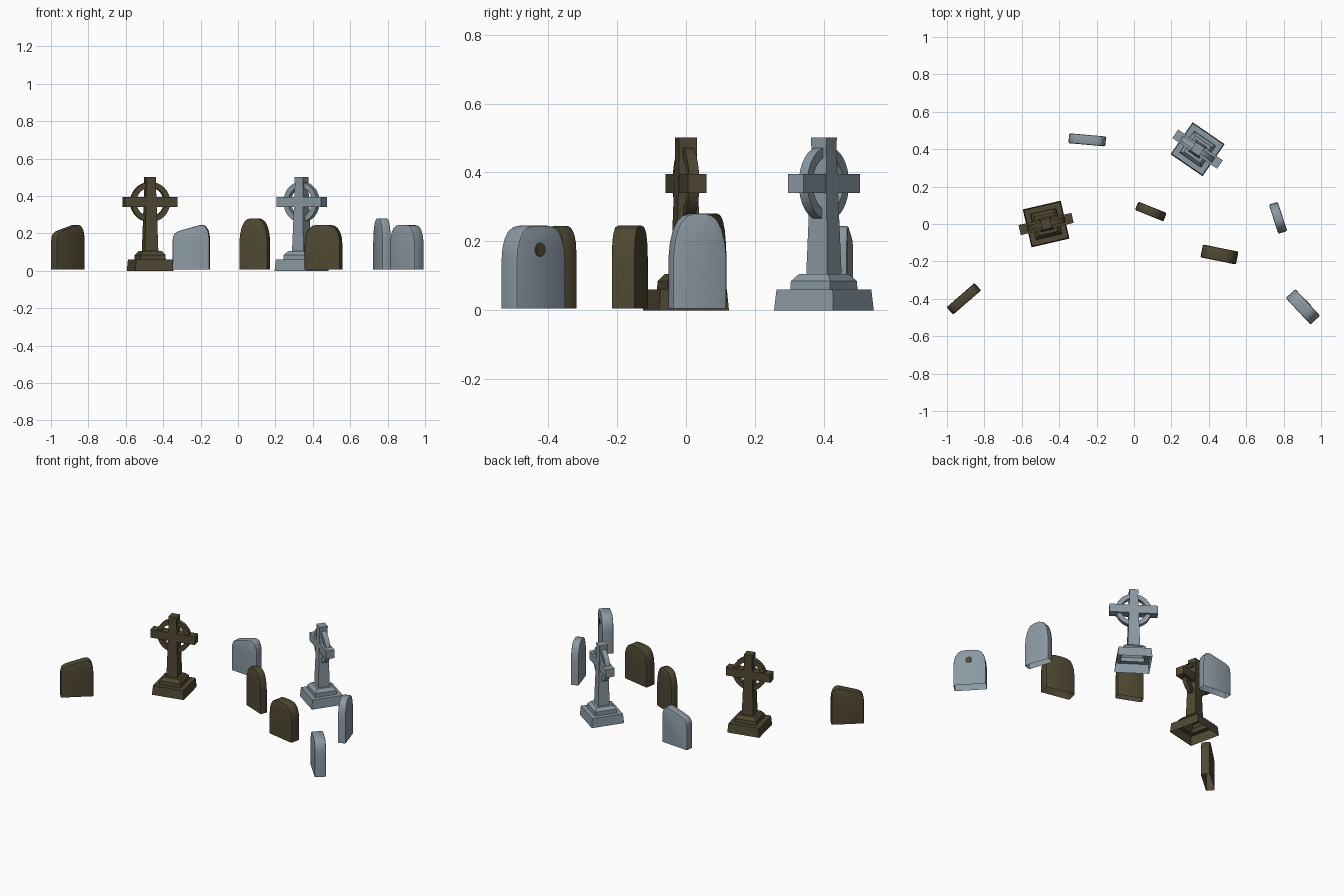
import bpy, bmesh, math
from mathutils import Matrix

cube = bpy.data.objects.get("Cube")
if cube:
    bpy.data.objects.remove(cube, do_unlink=True)


def material(name, rgb):
    mat = bpy.data.materials.new(name)
    mat.use_nodes = True
    mat.diffuse_color = (*rgb, 1)
    mat.node_tree.nodes["Principled BSDF"].inputs["Base Color"].default_value = (*rgb, 1)
    return mat


GREY = material("grey_stone", (0.26, 0.32, 0.365))
BROWN = material("mossy_brown_stone", (0.078, 0.064, 0.033))


def finish(bm, name, mat, place, smooth=None):
    """Turn a bmesh into a placed, coloured object."""
    x, y, z, angle = place
    mesh = bpy.data.meshes.new(name)
    bm.to_mesh(mesh)
    bm.free()
    mesh.materials.append(mat)
    obj = bpy.data.objects.new(name, mesh)
    bpy.context.collection.objects.link(obj)
    obj.location = (x, y, z)
    obj.rotation_euler.z = math.radians(angle)
    if smooth:
        bpy.ops.object.select_all(action="DESELECT")
        obj.select_set(True)
        bpy.context.view_layer.objects.active = obj
        bpy.ops.object.shade_smooth_by_angle(angle=math.radians(smooth))
    return obj


def tapered_stack(levels):
    """Square sections (half width, height) joined upwards, open below."""
    bm = bmesh.new()
    loops = [[bm.verts.new((sx * h, sy * h, z))
              for sx, sy in ((-1, -1), (1, -1), (1, 1), (-1, 1))] for h, z in levels]
    for low, high in zip(loops, loops[1:]):
        for i in range(4):
            j = (i + 1) % 4
            bm.faces.new((low[i], low[j], high[j], high[i]))
    bm.faces.new(loops[-1])
    return bm


def ring(inner, outer, depth, z, sides=32):
    """Upright ring with a rectangular section, facing the front."""
    bm = bmesh.new()
    d = depth / 2
    section = [bm.verts.new(p) for p in
               ((inner, -d, 0), (outer, -d, 0), (outer, d, 0), (inner, d, 0))]
    edges = [bm.edges.new((section[i], section[(i + 1) % 4])) for i in range(4)]
    bmesh.ops.spin(bm, geom=section + edges, cent=(0, 0, 0), axis=(0, 1, 0),
                   angle=math.tau, steps=sides)
    bmesh.ops.remove_doubles(bm, verts=bm.verts, dist=0.0001)
    bmesh.ops.recalc_face_normals(bm, faces=bm.faces)
    bmesh.ops.translate(bm, verts=bm.verts, vec=(0, 0, z))
    return bm


def box(sx, sy, sz, z):
    bm = bmesh.new()
    bmesh.ops.create_cube(bm, size=1, matrix=Matrix.Translation((0, 0, z))
                          @ Matrix.Diagonal((sx, sy, sz, 1)))
    return bm


def ringed_cross(prefix, mat, x, y, angle):
    place = (x, y, 0, angle)
    # stepped base
    finish(tapered_stack([(0.104, 0), (0.099, 0.06), (0.07, 0.06), (0.069, 0.085),
                          (0.052, 0.105)]), prefix + "_stepped_base", mat, place)
    # shaft, arms and ring
    finish(tapered_stack([(0.037, 0.1), (0.026, 0.46), (0.027, 0.502)]),
           prefix + "_shaft", mat, place)
    finish(box(0.29, 0.055, 0.054, 0.368), prefix + "_arms", mat, place)
    finish(ring(0.078, 0.107, 0.03, 0.368), prefix + "_ring", mat, place, 35)


def headstone(name, mat, outline, depth, x, y, angle):
    """Extruded outline with softened front and back rims, open below."""
    bm = bmesh.new()
    front = bm.faces.new([bm.verts.new((px, -depth / 2, pz)) for px, pz in outline])
    geom = bmesh.ops.extrude_face_region(bm, geom=[front], use_keep_orig=True)["geom"]
    bmesh.ops.translate(bm, verts=[g for g in geom if isinstance(g, bmesh.types.BMVert)],
                        vec=(0, depth, 0))
    bmesh.ops.recalc_face_normals(bm, faces=bm.faces)
    rim = [e for e in bm.edges
           if abs(e.verts[0].co.y - e.verts[1].co.y) < 0.001
           and max(v.co.z for v in e.verts) > 0.01]
    bmesh.ops.bevel(bm, geom=rim, offset=0.007, segments=2, profile=0.5,
                    affect="EDGES", clamp_overlap=True)
    bm.normal_update()
    bmesh.ops.delete(bm, geom=[f for f in bm.faces if f.normal.z < -0.9], context="FACES")
    finish(bm, name, mat, (x, y, 0.006, angle), 40)


def symmetric(half):
    """Mirror a right-hand outline running from the foot to the crown."""
    return half + [(-px, pz) for px, pz in reversed(half)]


TALL = symmetric([(0.082, 0), (0.082, 0.15), (0.078, 0.19), (0.069, 0.227),
                  (0.056, 0.253), (0.04, 0.268), (0.02, 0.275)])
ROUND = symmetric([(0.097, 0), (0.097, 0.14), (0.094, 0.173), (0.085, 0.202),
                   (0.071, 0.224), (0.052, 0.236), (0.025, 0.24)])
SLANTED = [(0.099, 0), (0.099, 0.16), (0.097, 0.19), (0.09, 0.214), (0.079, 0.231),
           (0.065, 0.239), (0.048, 0.239), (-0.045, 0.213), (-0.07, 0.205),
           (-0.088, 0.193), (-0.096, 0.175), (-0.099, 0.15), (-0.099, 0)]

# crosses
ringed_cross("brown_cross", BROWN, -0.47, 0.0, 13)
ringed_cross("grey_cross", GREY, 0.34, 0.4, -34.5)

# headstones
headstone("brown_slanted_headstone", BROWN, SLANTED, 0.053, -0.91, -0.4, 41)
headstone("grey_slanted_headstone", GREY, SLANTED, 0.053, -0.25, 0.45, -5)
headstone("brown_tall_headstone", BROWN, TALL, 0.048, 0.09, 0.067, -22)
headstone("grey_tall_headstone", GREY, TALL, 0.05, 0.77, 0.033, -72)
headstone("brown_round_headstone", BROWN, ROUND, 0.07, 0.457, -0.163, -11.5)
headstone("grey_round_headstone", GREY, ROUND, 0.07, 0.903, -0.443, -47)

# small moss patch on the back of the grey round headstone
patch = bmesh.new()
bmesh.ops.create_cone(patch, cap_ends=True, segments=10, radius1=0.021, radius2=0.021,
                      depth=0.004, matrix=Matrix.Translation((0.005, 0.0355, 0.17))
                      @ Matrix.Rotation(math.pi / 2, 4, "X"))
finish(patch, "moss_patch", BROWN, (0.903, -0.443, 0.006, -47))
